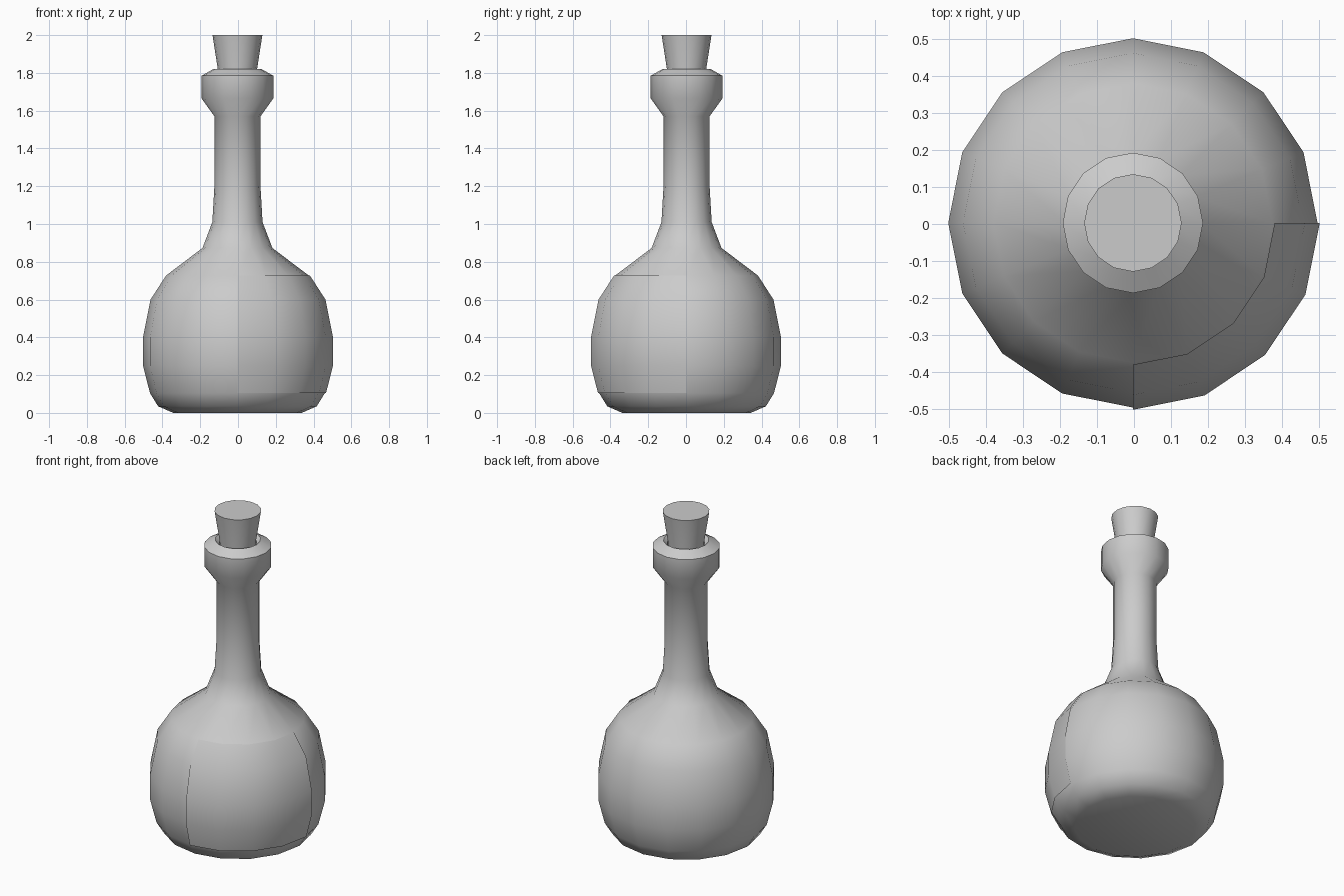
import bpy, math

if "Cube" in bpy.data.objects:
    bpy.data.objects.remove(bpy.data.objects["Cube"])

SIDES = 16
CX, CY = -0.003, 0.003   # the label sits proud on +x/-y, so the bottle is nudged


def lathe(name, profile, start=0, steps=SIDES, cap_first=False, cap_last=False):
    """Spin (radius, height) points around z, fully or over a few steps."""
    full = steps == SIDES
    cols = steps if full else steps + 1
    verts = []
    for r, z in profile:
        for i in range(cols):
            a = 2 * math.pi * (start + i) / SIDES
            verts.append((CX + r * math.cos(a), CY + r * math.sin(a), z))
    faces = []
    for j in range(len(profile) - 1):
        for i in range(steps):
            k = (i + 1) % cols
            faces.append((j * cols + i, j * cols + k,
                          (j + 1) * cols + k, (j + 1) * cols + i))
    if cap_first:
        faces.append(tuple(reversed(range(cols))))
    if cap_last:
        faces.append(tuple(range((len(profile) - 1) * cols, len(profile) * cols)))
    mesh = bpy.data.meshes.new(name)
    mesh.from_pydata(verts, [], faces)
    obj = bpy.data.objects.new(name, mesh)
    bpy.context.collection.objects.link(obj)
    bpy.ops.object.select_all(action='DESELECT')
    obj.select_set(True)
    bpy.context.view_layer.objects.active = obj
    bpy.ops.object.shade_smooth_by_angle(angle=math.radians(42))
    return obj


# Round belly, shared by bottle and label
belly = [(0.463, 0.105), (0.50, 0.25), (0.50, 0.40), (0.46, 0.60), (0.378, 0.727)]

# Bottle: base, belly, neck, collar and the mouth turned inward
lathe("bottle",
      [(0.34, 0.0), (0.42, 0.035)] + belly +
      [(0.185, 0.873), (0.133, 1.01), (0.122, 1.20), (0.122, 1.57),
       (0.19, 1.665), (0.19, 1.785), (0.128, 1.82), (0.106, 1.80), (0.098, 1.70)],
      cap_first=True)

# Label: quarter wrap just proud of the belly
lathe("label", [(r + 0.006, z) for r, z in belly], start=-4, steps=4)

# Cork stopper
lathe("cork", [(0.095, 1.70), (0.104, 1.82), (0.132, 2.0)],
      cap_first=True, cap_last=True)
